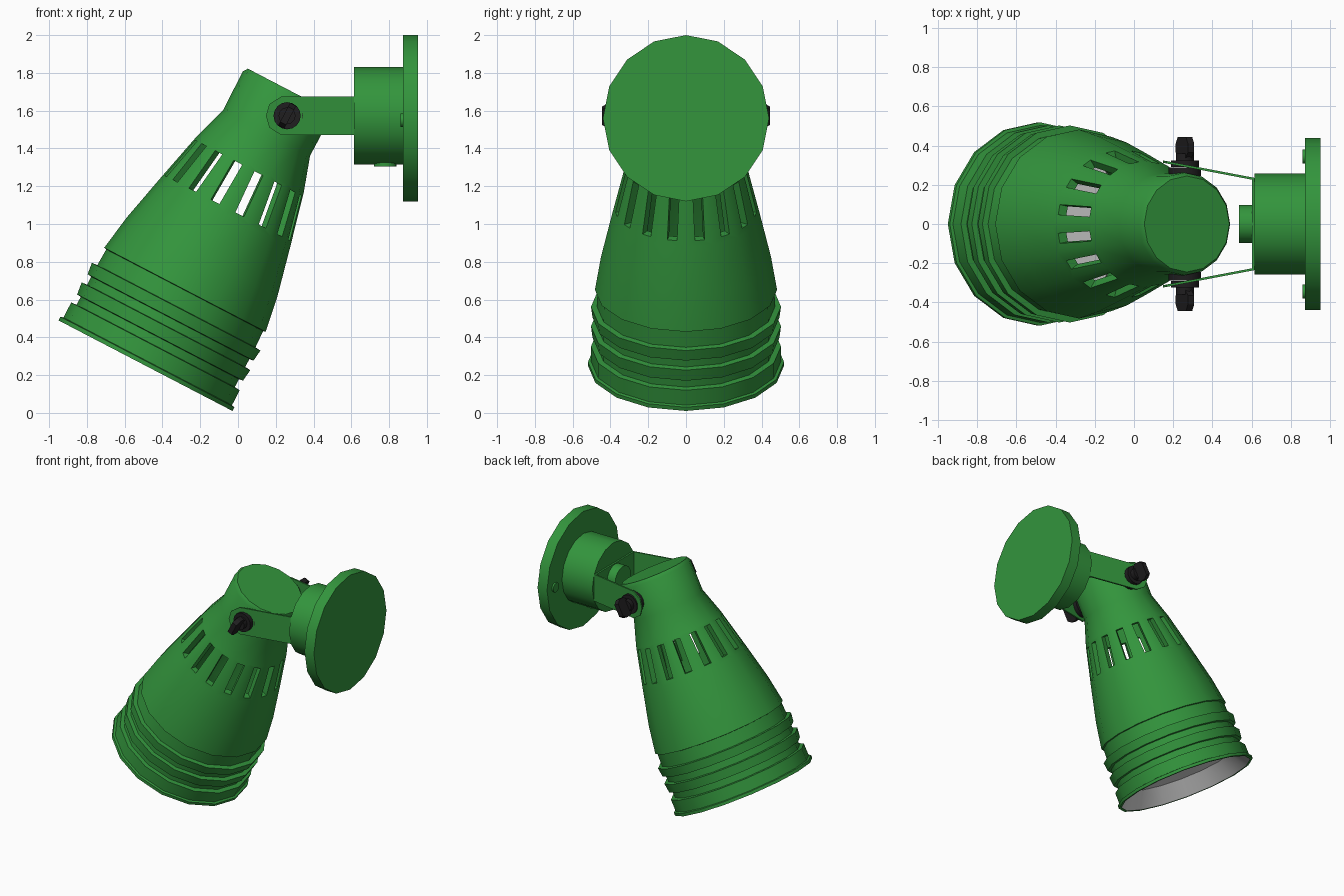
import bpy, bmesh
from math import radians, sin, cos, pi
from mathutils import Matrix, Vector

cube = bpy.data.objects.get("Cube")
if cube:
    bpy.data.objects.remove(cube, do_unlink=True)


def material(name, rgb):
    m = bpy.data.materials.new(name)
    m.use_nodes = True
    m.diffuse_color = (*rgb, 1)
    m.node_tree.nodes["Principled BSDF"].inputs["Base Color"].default_value = (*rgb, 1)
    return m


GREEN = material("green paint", (0.033, 0.3, 0.046))
BLACK = material("black plastic", (0.014, 0.013, 0.014))
GREY = material("light grey reflector", (0.68, 0.68, 0.68))


def select(ob):
    bpy.ops.object.select_all(action='DESELECT')
    ob.select_set(True)
    bpy.context.view_layer.objects.active = ob


def finish(name, bm, mat, loc=(0, 0, 0), rot=(0, 0, 0), angle=40):
    bmesh.ops.recalc_face_normals(bm, faces=bm.faces)
    me = bpy.data.meshes.new(name)
    bm.to_mesh(me)
    bm.free()
    me.materials.append(mat)
    ob = bpy.data.objects.new(name, me)
    bpy.context.collection.objects.link(ob)
    ob.location, ob.rotation_euler = loc, rot
    select(ob)
    bpy.ops.object.shade_smooth_by_angle(angle=radians(angle))
    return ob


def lathe(name, profile, mat, loc, rot, seg=16, angle=40):
    """Spin a closed (radius, height) outline around local z."""
    bm = bmesh.new()
    vs = [bm.verts.new((r, 0, h)) for r, h in profile]
    edges = [bm.edges.new((vs[i - 1], vs[i])) for i in range(len(vs))
             if profile[i - 1][0] + profile[i][0] > 0]
    bmesh.ops.spin(bm, geom=vs + edges, cent=(0, 0, 0), axis=(0, 0, 1),
                   angle=2 * pi, steps=seg, use_duplicate=False)
    bmesh.ops.remove_doubles(bm, verts=bm.verts, dist=1e-4)
    return finish(name, bm, mat, loc, rot, angle)


def disc(name, r, h0, h1, mat, loc, rot, seg=16):
    return lathe(name, [(0, h0), (r, h0), (r, h1), (0, h1)], mat, loc, rot, seg)


def plate(name, points, thickness, mat):
    """Extrude a flat outline by a thickness vector."""
    bm = bmesh.new()
    face = bm.faces.new([bm.verts.new(p) for p in points])
    new = bmesh.ops.extrude_face_region(bm, geom=[face])["geom"]
    bmesh.ops.translate(bm, vec=thickness,
                        verts=[v for v in new if isinstance(v, bmesh.types.BMVert)])
    return finish(name, bm, mat, angle=30)


# Lamp head: tilted hollow shell with stepped bands near the rim
TILT = radians(27.5)
HEAD = (-0.49, 0, 0.25)
HEAD_ROT = (0, TILT, 0)
outer = [(0.50, 0), (0.519, 0), (0.519, 0.022), (0.503, 0.026)]
for h in (0.115, 0.235, 0.352):
    outer += [(0.503, h), (0.472, h + 0.003), (0.472, h + 0.05), (0.495, h + 0.053)]
outer = outer[:-2] + [(0.468, 0.45), (0.482, 0.453), (0.45, 0.65), (0.39, 0.91),
                      (0.32, 1.2), (0.26, 1.388), (0.262, 1.62), (0.245, 1.645), (0, 1.645)]
inner = [(0, 1.6), (0.22, 1.6), (0.22, 1.38), (0.275, 1.19), (0.345, 0.9), (0.44, 0.42),
         (0.44, 0.1)]
shell = lathe("lamp_shell", outer + inner, GREEN, HEAD, HEAD_ROT, angle=48)

# Ring of ventilation slots
bm = bmesh.new()
for i in range(16):
    m = (Matrix.Rotation((i + 0.5) * pi / 8, 4, 'Z') @ Matrix.Translation((0.42, 0, 1.06))
         @ Matrix.Diagonal((0.36, 0.052, 0.24, 1)))
    bmesh.ops.create_cube(bm, size=1, matrix=m)
cutter = finish("slot_cutter", bm, GREEN, HEAD, HEAD_ROT)
cutter.hide_render = True
cut = shell.modifiers.new("slots", 'BOOLEAN')
cut.object, cut.operation, cut.solver = cutter, 'DIFFERENCE', 'EXACT'
bpy.context.view_layer.update()
select(shell)
bpy.ops.object.modifier_apply(modifier=cut.name)
bpy.data.objects.remove(cutter, do_unlink=True)
bpy.ops.object.shade_smooth_by_angle(angle=radians(48))

# Reflector dish inside the rim
lathe("reflector", [(0.498, 0), (0.41, 0.12), (0, 0.12), (0, 0.14), (0.42, 0.14)],
      GREY, HEAD, HEAD_ROT)

# Wall mount: plate, neck, drain boss and bracket bolt
ALONG_X = (0, pi / 2, 0)
disc("wall_plate", 0.44, 0.873, 0.953, GREEN, (0, 0, 1.56), ALONG_X)
disc("mount_neck", 0.258, 0.615, 0.88, GREEN, (0, 0, 1.572), ALONG_X)
disc("drain_boss", 0.06, 1.305, 1.34, GREEN, (0.78, 0, 0), (0, 0, 0))
disc("bracket_bolt", 0.097, 0.535, 0.605, GREEN, (0, 0, 1.572), ALONG_X)

# Bracket: back strap and two converging arms
strap = [(0.602, y, z) for y, z in ((-0.23, 1.47), (0.23, 1.47), (0.23, 1.675), (-0.23, 1.675))]
plate("bracket_back", strap, Vector((0.014, 0, 0)), GREEN)
arm = [(0.616, 1.47), (0.616, 1.675), (0.23, 1.675), (0.166, 1.635), (0.148, 1.573),
       (0.166, 1.51), (0.23, 1.47)]
PIVOT = Vector((0.26, 0, 1.573))
across = Vector((sin(TILT), 0, cos(TILT)))
thick = Vector((cos(TILT), 0, -sin(TILT))) * 0.036
wing = [(0.03, 0.32), (0.045, 0.345), (0.068, 0.365), (0.068, 0.41), (0.045, 0.445)]
wing += [(-u, v) for u, v in reversed(wing)]

for s, side in ((1, "left"), (-1, "right")):
    plate(side + "_arm", [(x, s * (0.312 - (x - 0.15) * 0.19), z) for x, z in arm],
          Vector((0, s * 0.012, 0)), GREEN)
    # Pivot washers and thumb screw
    rot = (-s * pi / 2, 0, 0)
    disc(side + "_inner_washer", 0.083, 0.245, 0.288, BLACK, PIVOT, rot)
    disc(side + "_outer_washer", 0.072, 0.29, 0.325, BLACK, PIVOT, rot)
    disc(side + "_screw_collar", 0.045, 0.32, 0.36, BLACK, PIVOT, rot, 12)
    plate(side + "_thumb_wing", [PIVOT - thick / 2 + across * u + Vector((0, s * v, 0))
                                 for u, v in wing], thick, BLACK)
    # Wall plate screws
    disc(side + "_plate_screw", 0.036, 0.861, 0.88, GREEN, (0, s * 0.345, 1.55), ALONG_X, 12)
